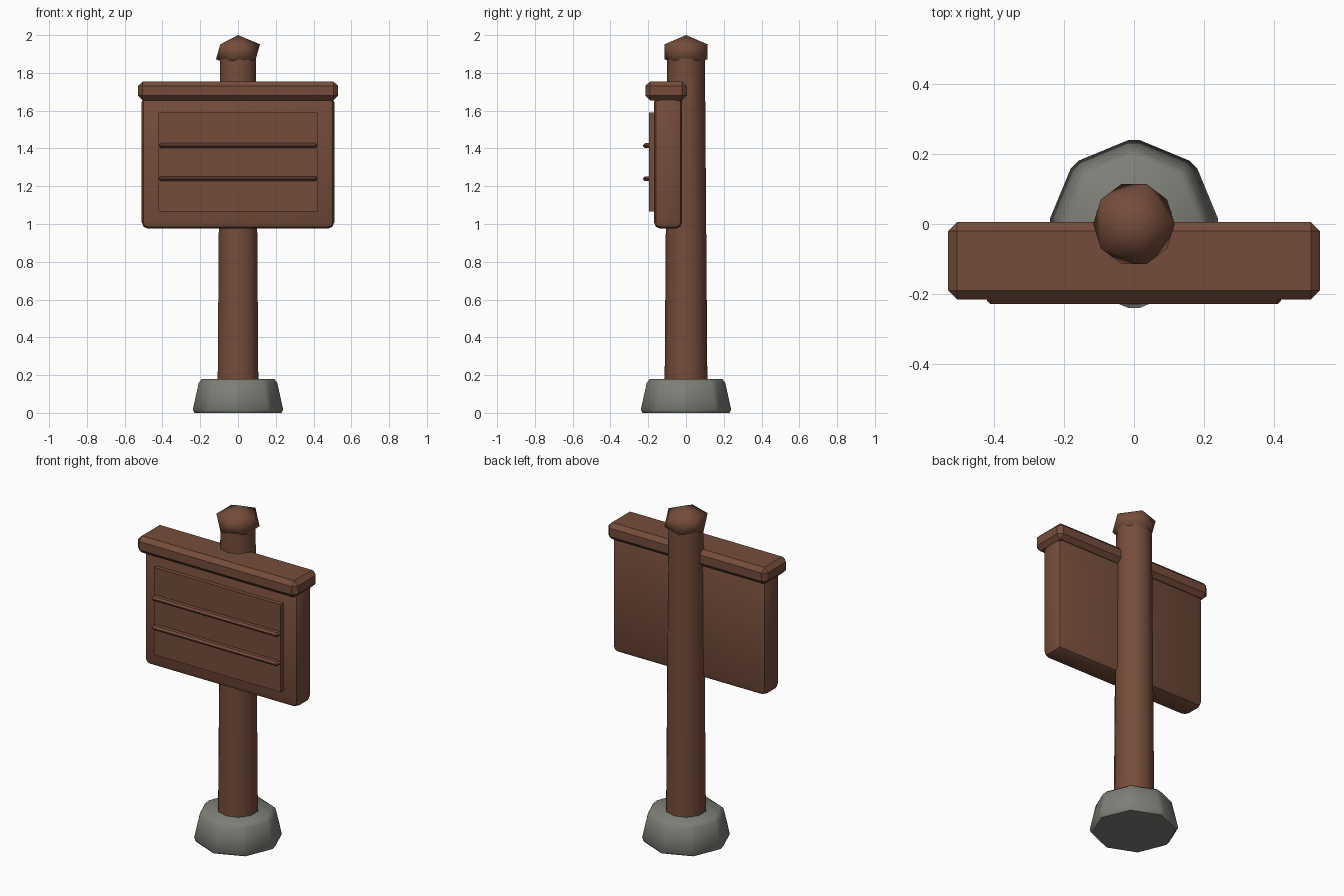
import bpy, math

if "Cube" in bpy.data.objects:
    bpy.data.objects.remove(bpy.data.objects["Cube"])


def material(name, color):
    m = bpy.data.materials.new(name)
    m.diffuse_color = (*color, 1)
    m.use_nodes = True
    m.node_tree.nodes["Principled BSDF"].inputs["Base Color"].default_value = m.diffuse_color
    return m


wood = material("brown wood", (0.178, 0.073, 0.043))
stone = material("grey stone", (0.205, 0.212, 0.186))


def finish(name, mat, bevel=0, segments=1, angle=35):
    """Name, colour, bevel and shade the active object."""
    ob = bpy.context.object
    ob.name = name
    ob.data.materials.append(mat)
    bpy.ops.object.transform_apply(location=False, rotation=False, scale=True)
    if bevel:
        mod = ob.modifiers.new("Bevel", 'BEVEL')
        mod.width = bevel
        mod.segments = segments
        mod.limit_method = 'ANGLE'
        mod.angle_limit = math.radians(25)
        bpy.ops.object.modifier_apply(modifier=mod.name)
    bpy.ops.object.shade_smooth_by_angle(angle=math.radians(angle))
    return ob


def box(name, lo, hi, bevel=0, segments=1):
    centre = [(a + b) / 2 for a, b in zip(lo, hi)]
    bpy.ops.mesh.primitive_cube_add(size=1, location=centre)
    bpy.context.object.scale = [b - a for a, b in zip(lo, hi)]
    return finish(name, wood, bevel, segments)


def cone(name, mat, sides, r1, r2, z0, z1, bevel=0, angle=40):
    bpy.ops.mesh.primitive_cone_add(vertices=sides, radius1=r1, radius2=r2,
                                    depth=z1 - z0, location=(0, 0, (z0 + z1) / 2))
    return finish(name, mat, bevel, 1, angle)


# stone foot and tapered post
cone("stone_base", stone, 8, 0.25, 0.21, 0, 0.18, bevel=0.018, angle=50)
cone("post", wood, 10, 0.114, 0.1, 0.05, 1.9)

# faceted knob on top of the post
bpy.ops.mesh.primitive_ico_sphere_add(subdivisions=1, radius=1, location=(0, 0, 1.912))
bpy.context.object.scale = (0.13, 0.134, 0.088)
finish("post_cap", wood, angle=60)

# sign board, top rail and raised front panel
box("sign_board", (-0.51, -0.17, 0.975), (0.51, -0.02, 1.68), 0.035, 2)
box("top_rail", (-0.53, -0.215, 1.655), (0.53, 0.005, 1.755), 0.025)
box("front_panel", (-0.42, -0.195, 1.065), (0.42, -0.15, 1.59))

# horizontal slats across the panel
for i, z in enumerate((1.24, 1.415)):
    box(f"slat_{i + 1}", (-0.42, -0.228, z - 0.0125), (0.42, -0.185, z + 0.0125), 0.01)
